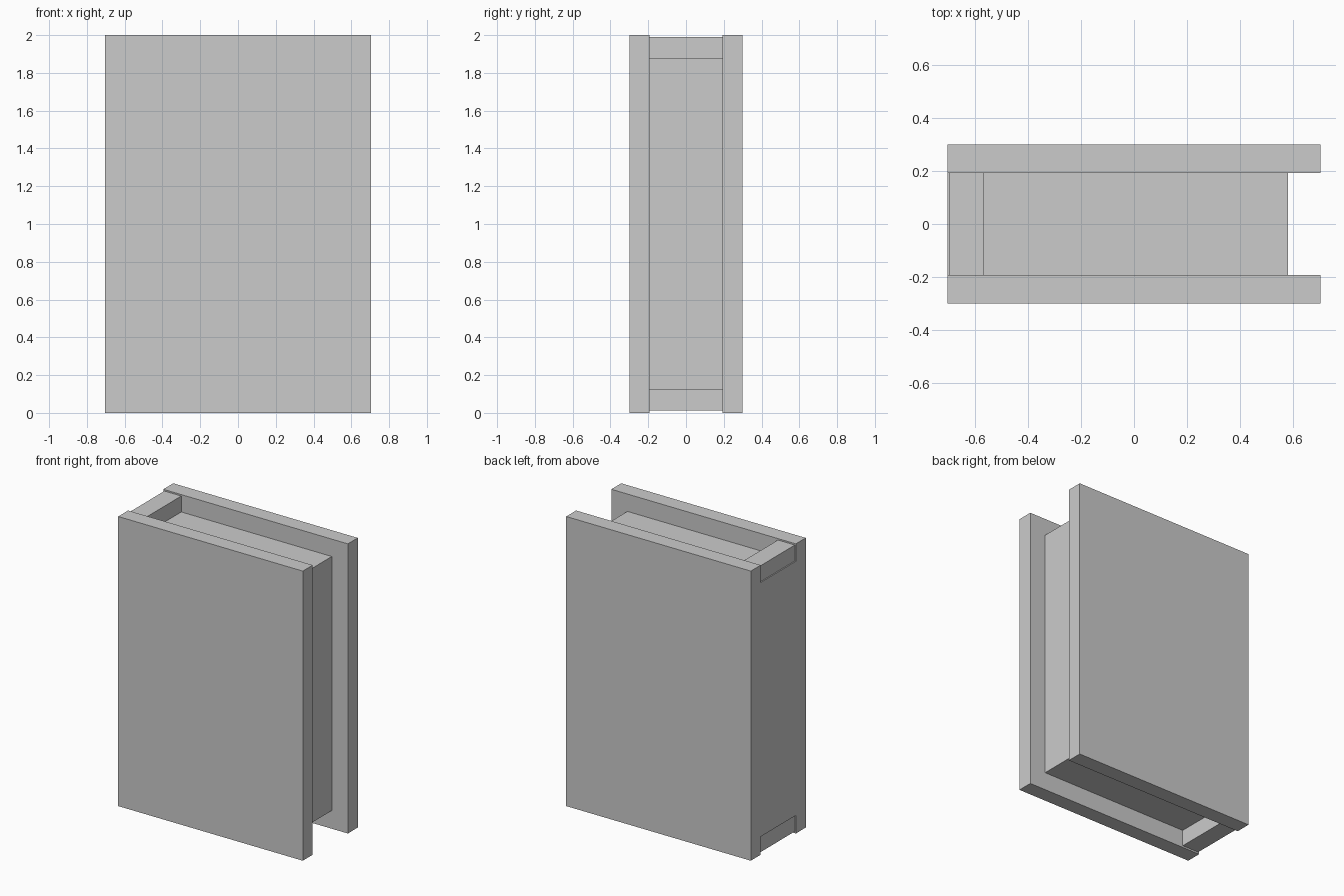
import bpy

if "Cube" in bpy.data.objects:
    bpy.data.objects.remove(bpy.data.objects["Cube"])


def box(name, x, y, z):
    """Box from (min, max) ranges on each axis."""
    bpy.ops.mesh.primitive_cube_add(
        size=1, location=[(r[0] + r[1]) / 2 for r in (x, y, z)])
    ob = bpy.context.object
    ob.name = name
    ob.scale = [r[1] - r[0] for r in (x, y, z)]
    bpy.ops.object.transform_apply(location=False, rotation=False, scale=True)
    return ob


HALF_W, HALF_D, INNER = 0.705, 0.30, 0.192

# Front and back covers
box("front_cover", (-HALF_W, HALF_W), (-HALF_D, -INNER), (0, 2))
box("back_cover", (-HALF_W, HALF_W), (INNER, HALF_D), (0, 2))

# Page block, flush with the covers on the spine side
box("page_block", (-HALF_W, 0.582), (-INNER, INNER), (0.125, 1.88))

# Spine ends, slightly recessed, above and below the pages
for name, z in (("spine_bottom", (0.012, 0.125)), ("spine_top", (1.88, 1.99))):
    box(name, (-0.697, -0.568), (-INNER, INNER), z)
